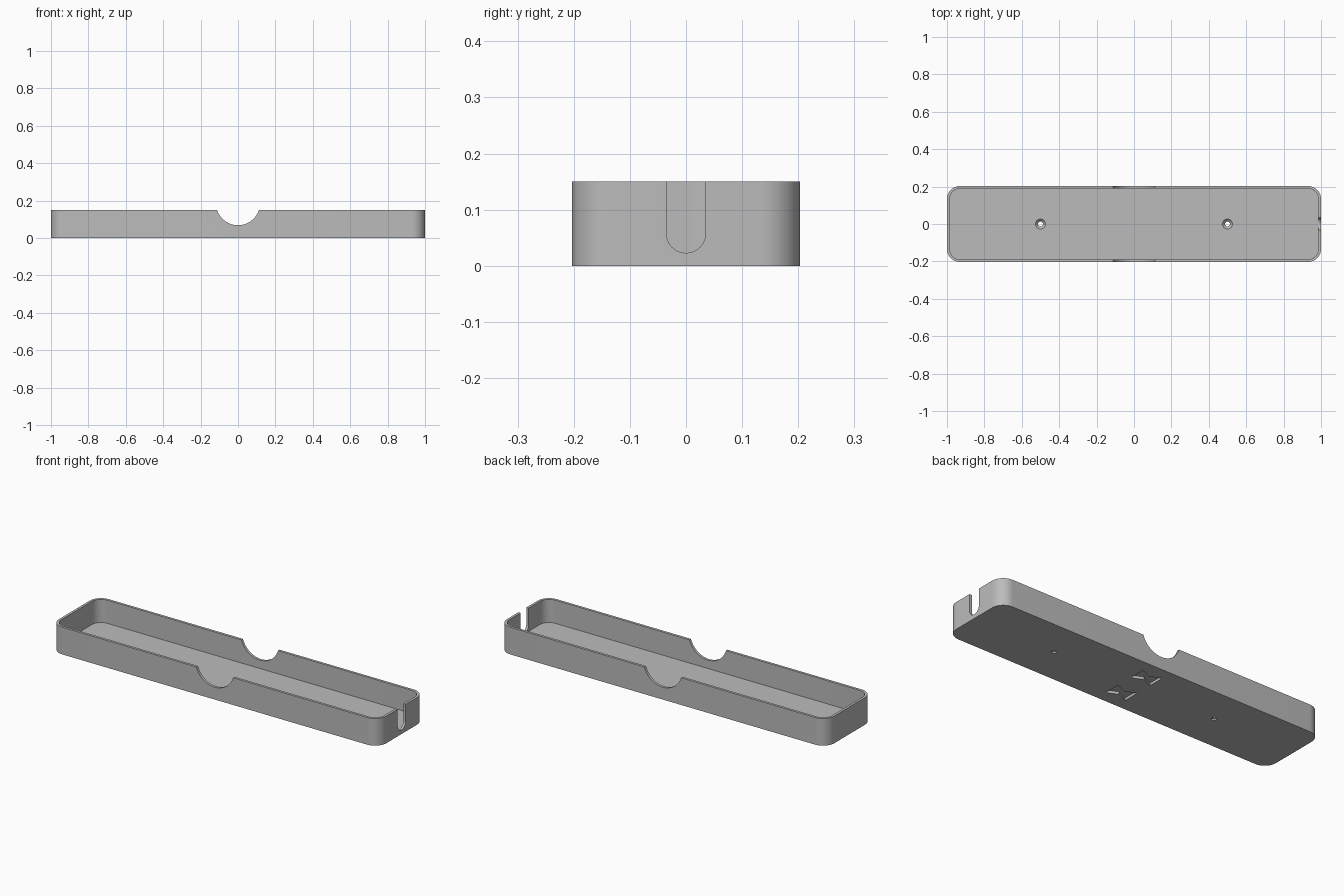
import bpy
import bmesh
from math import cos, sin, pi

if "Cube" in bpy.data.objects:
    bpy.data.objects.remove(bpy.data.objects["Cube"], do_unlink=True)

HALF_X, HALF_Y, HEIGHT = 1.0, 0.203, 0.15
WALL, FLOOR, CORNER = 0.014, 0.022, 0.07


def arc(cx, cy, r, start, end, steps):
    return [(cx + r * cos(start + (end - start) * i / steps),
             cy + r * sin(start + (end - start) * i / steps)) for i in range(steps + 1)]


def rounded_rectangle(hx, hy, r):
    points = []
    for i, (sx, sy) in enumerate([(1, 1), (-1, 1), (-1, -1), (1, -1)]):
        points += arc(sx * (hx - r), sy * (hy - r), r, i * pi / 2, (i + 1) * pi / 2, 16)
    return points


def prism(name, outline, low, high, place=lambda u, v, w: (u, v, w)):
    """Extrude a 2D outline from low to high; place maps it to the wanted axes."""
    bm = bmesh.new()
    rings = [[bm.verts.new(place(u, v, w)) for u, v in outline] for w in (low, high)]
    bm.faces.new(rings[0])
    bm.faces.new(rings[1])
    n = len(outline)
    for i in range(n):
        j = (i + 1) % n
        bm.faces.new((rings[0][i], rings[0][j], rings[1][j], rings[1][i]))
    bmesh.ops.recalc_face_normals(bm, faces=bm.faces)
    return link(name, bm)


def cone(name, r_low, r_high, x, low, high):
    bm = bmesh.new()
    bmesh.ops.create_cone(bm, cap_ends=True, segments=32, radius1=r_low,
                          radius2=r_high, depth=high - low)
    bmesh.ops.translate(bm, verts=bm.verts, vec=(x, 0, (low + high) / 2))
    return link(name, bm)


def link(name, bm):
    mesh = bpy.data.meshes.new(name)
    bm.to_mesh(mesh)
    bm.free()
    obj = bpy.data.objects.new(name, mesh)
    bpy.context.collection.objects.link(obj)
    return obj


# Outer tray body
tray = prism("tray", rounded_rectangle(HALF_X, HALF_Y, CORNER), 0, HEIGHT)

# Hollow interior
cutters = [prism("interior_cutter",
                 rounded_rectangle(HALF_X - WALL, HALF_Y - WALL, CORNER - WALL),
                 FLOOR, HEIGHT + 0.1)]

# Round finger notches through both long walls
cutters.append(prism("finger_notch_cutter", arc(0, 0.1855, 0.1175, 0, 2 * pi, 72)[:-1],
                     -0.3, 0.3, lambda u, v, w: (u, w, v)))

# Cable slot with a round bottom in the +x end wall
slot = arc(0, 0.058, 0.035, pi, 2 * pi, 24) + [(0.035, 0.3), (-0.035, 0.3)]
cutters.append(prism("cable_slot_cutter", slot, 0.95, 1.1, lambda u, v, w: (w, u, v)))

# Countersunk screw holes
for x in (-0.5, 0.5):
    cutters.append(cone("screw_hole_cutter", 0.013, 0.013, x, -0.05, 0.1))
    cutters.append(cone("countersink_cutter", 0.013, 0.028, x, 0.008, FLOOR + 0.001))

# Bow-tie pockets in the underside
bow_tie = [(0.06, -0.046), (0.06, 0.046), (0, 0.018),
           (-0.06, 0.046), (-0.06, -0.046), (0, -0.018)]
for y in (-0.093, 0.093):
    cutters.append(prism("pocket_cutter", [(u, v + y) for u, v in bow_tie], -0.05, 0.014))

# Cut everything out of the body, then drop the cutters
for cutter in cutters:
    cutter.hide_render = True
    mod = tray.modifiers.new(cutter.name, "BOOLEAN")
    mod.operation = "DIFFERENCE"
    mod.solver = "EXACT"
    mod.object = cutter
bpy.context.view_layer.update()
evaluated = tray.evaluated_get(bpy.context.evaluated_depsgraph_get())
result = bpy.data.meshes.new_from_object(evaluated)
tray.modifiers.clear()
tray.data = result
for cutter in cutters:
    bpy.data.objects.remove(cutter, do_unlink=True)

# Plain grey plastic
grey = bpy.data.materials.new("grey_plastic")
grey.use_nodes = True
colour = (0.5, 0.5, 0.5, 1)
grey.diffuse_color = colour
grey.node_tree.nodes["Principled BSDF"].inputs["Base Color"].default_value = colour
tray.data.materials.clear()
tray.data.materials.append(grey)

bpy.ops.object.select_all(action="DESELECT")
tray.select_set(True)
bpy.context.view_layer.objects.active = tray
bpy.ops.object.shade_smooth_by_angle(angle=pi / 6)
